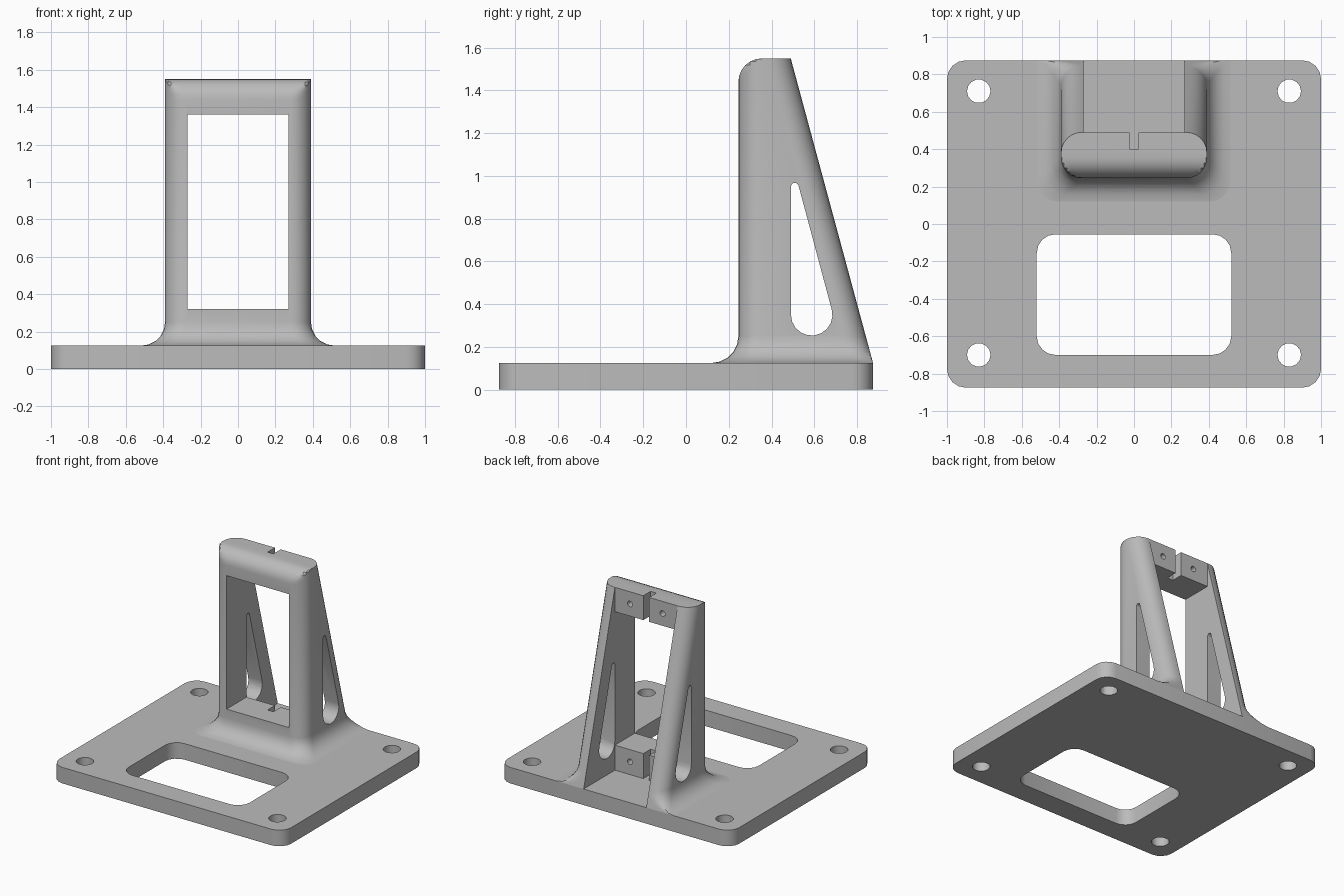
import bpy, bmesh, math
from mathutils import Vector

if "Cube" in bpy.data.objects:
    bpy.data.objects.remove(bpy.data.objects["Cube"])

grey = bpy.data.materials.new("light_grey")
grey.diffuse_color = (0.5, 0.5, 0.5, 1)
grey.use_nodes = True
grey.node_tree.nodes["Principled BSDF"].inputs["Base Color"].default_value = grey.diffuse_color

PLATE_TOP, TOP = 0.125, 1.55
HALF_W, FRONT, R = 0.39, 0.245, 0.11     # tower half width, front face, edge radius
FOOT = 0.125                             # radius of the flare at the tower foot


def make(name, bm):
    bmesh.ops.recalc_face_normals(bm, faces=bm.faces)
    mesh = bpy.data.meshes.new(name)
    bm.to_mesh(mesh)
    bm.free()
    mesh.materials.append(grey)
    obj = bpy.data.objects.new(name, mesh)
    bpy.context.collection.objects.link(obj)
    return obj


def loft(name, rings):
    """Skin a list of equal-length rings and cap both ends."""
    bm = bmesh.new()
    rows = [[bm.verts.new(p) for p in ring] for ring in rings]
    n = len(rows[0])
    for a, b in zip(rows, rows[1:]):
        for i in range(n):
            j = (i + 1) % n
            bm.faces.new((a[i], a[j], b[j], b[i]))
    bm.faces.new(rows[0])
    bm.faces.new(rows[-1])
    return make(name, bm)


def prism(name, pts, axis, lo, hi):
    """Extrude a 2D outline along x, y or z."""
    place = {"x": lambda a, b, d: (d, a, b),
             "y": lambda a, b, d: (a, d, b),
             "z": lambda a, b, d: (a, b, d)}[axis]
    return loft(name, [[place(a, b, d) for a, b in pts] for d in (lo, hi)])


def arc(cx, cy, r, start, end, n):
    return [(cx + r * math.cos(math.radians(start + (end - start) * i / n)),
             cy + r * math.sin(math.radians(start + (end - start) * i / n)))
            for i in range(n + 1)]


def rounded(x0, x1, y0, y1, r, n):
    return (arc(x1 - r, y1 - r, r, 0, 90, n) + arc(x0 + r, y1 - r, r, 90, 180, n)
            + arc(x0 + r, y0 + r, r, 180, 270, n) + arc(x1 - r, y0 + r, r, 270, 360, n))


def box(x0, x1, y0, y1, z0, z1):
    return prism("cutter", [(x0, y0), (x1, y0), (x1, y1), (x0, y1)], "z", z0, z1)


def circle(cx, cy, r, n):
    return arc(cx, cy, r, 0, 360, n)[:-1]


def cut(obj, cutter):
    mod = obj.modifiers.new("cut", "BOOLEAN")
    mod.operation, mod.solver, mod.object = "DIFFERENCE", "EXACT", cutter
    bpy.context.view_layer.objects.active = obj
    bpy.ops.object.modifier_apply(modifier=mod.name)
    bpy.data.objects.remove(cutter)


def smooth(obj):
    bpy.ops.object.select_all(action="DESELECT")
    obj.select_set(True)
    bpy.context.view_layer.objects.active = obj
    bpy.ops.object.shade_smooth_by_angle(angle=math.radians(32))


# Base plate with a cable window and four bolt holes
plate = prism("base_plate", rounded(-1, 1, -0.875, 0.875, 0.1, 4), "z", 0, PLATE_TOP)
cut(plate, prism("cutter", rounded(-0.52, 0.52, -0.70, -0.055, 0.1, 4), "z", -0.1, 0.3))
for x in (-0.83, 0.83):
    for y in (-0.70, 0.71):
        cut(plate, prism("cutter", circle(x, y, 0.063, 14), "z", -0.1, 0.3))
smooth(plate)


# Tower: rounded sections with a flared foot, sloping back and rounded top front
def section(z, flare=0.0, front=-9.0):
    back = 0.49 + (TOP - z) * (0.875 - 0.49) / (TOP - PLATE_TOP)
    outline = rounded(-HALF_W - flare, HALF_W + flare, FRONT - flare, back + flare, R, 6)
    return [(x, max(front, min(y, back)), z) for x, y in outline]


rings = []
for i in range(6):
    t = math.radians(90 * i / 5)
    rings.append(section(PLATE_TOP + FOOT * (1 - math.cos(t)), FOOT * (1 - math.sin(t))))
for i in range(7):
    t = math.radians(90 * i / 6)
    rings.append(section(TOP - R + R * math.sin(t), 0, FRONT + R * (1 - math.cos(t))))
tower = loft("tower", rings)

# Rear pocket, front opening and cable notch
cut(tower, box(-0.27, 0.27, 0.49, 1.2, 0, 2))
cut(tower, box(-0.27, 0.27, 0, 1.3, 0.32, 1.36))
cut(tower, box(-0.025, 0.025, 0.40, 1.3, 0, 2))

# Teardrop slots through both side walls
slot = arc(0.588, 0.35, 0.097, 180, 375, 10) + arc(0.509, 0.95, 0.018, 15, 180, 5)
cut(tower, prism("cutter", slot, "x", -1, 1))

# Screw holes in the upper and lower blocks
for x in (-0.14, 0.14):
    for z in (0.225, 1.455):
        cut(tower, prism("cutter", circle(x, z, 0.022, 12), "y", 0.33, 0.7))
smooth(tower)
